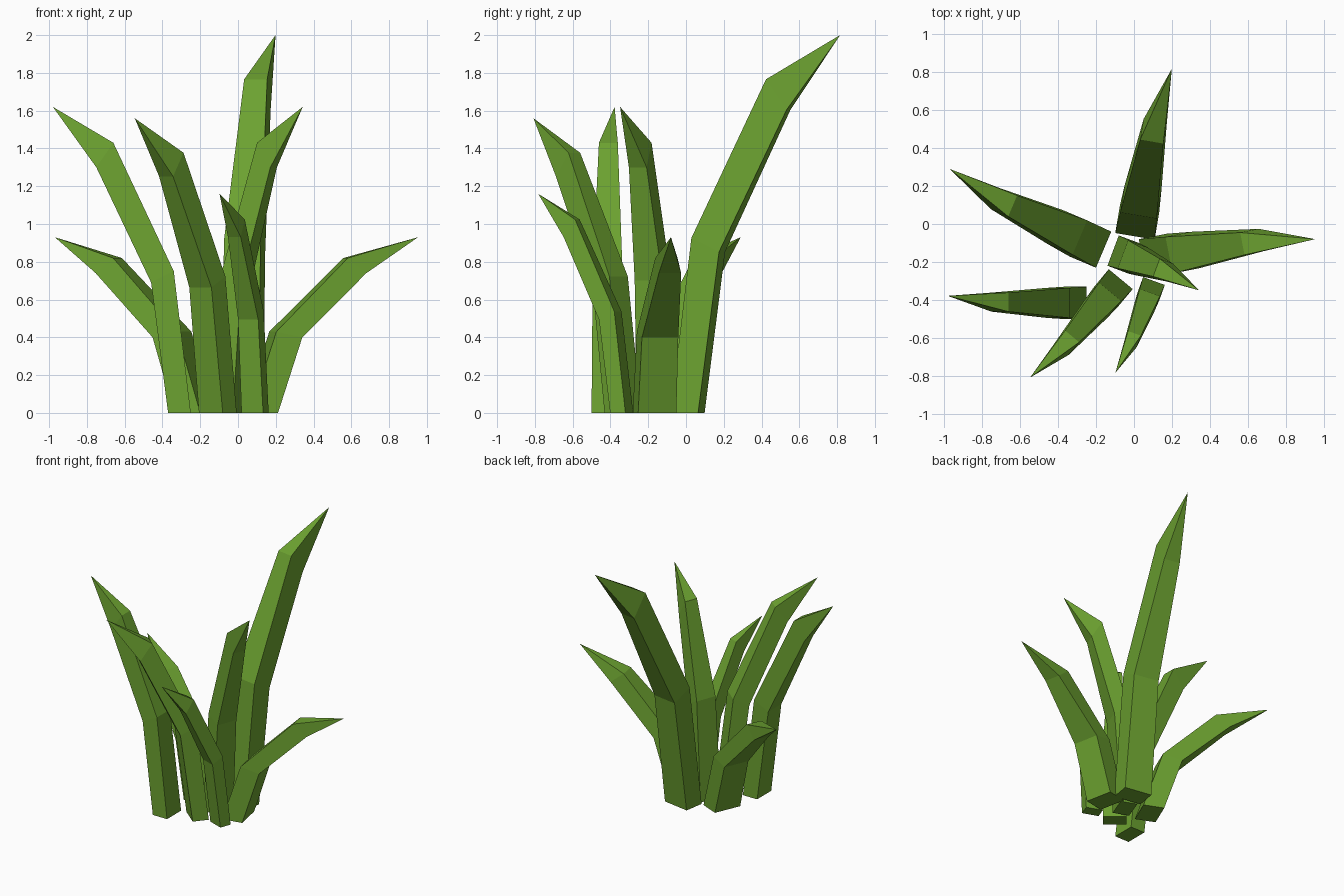
import bpy, bmesh, math

if "Cube" in bpy.data.objects:
    bpy.data.objects.remove(bpy.data.objects["Cube"])

green = bpy.data.materials.new("leaf green")
green.diffuse_color = (0.15, 0.36, 0.03, 1)
green.use_nodes = True
green.node_tree.nodes["Principled BSDF"].inputs["Base Color"].default_value = green.diffuse_color

# Blade templates: (inner forward, inner z, outer forward, outer z, half width, sideways shift)
TALL = [(0, 0, 0.12, 0, 0.085, 0),
        (0.09, 0.75, 0.21, 0.69, 0.079, 0),
        (0.41, 1.43, 0.50, 1.30, 0.050, 0.004)]
TALL_TIP = (0.73, 1.62, 0.037)
UPRIGHT = [(0, 0, 0.12, 0, 0.085, 0),
           (0.055, 0.75, 0.165, 0.70, 0.079, 0),
           (0.245, 1.43, 0.32, 1.30, 0.050, 0.004)]
UPRIGHT_TIP = (0.497, 1.62, 0.038)
LOW = [(0, 0, 0.15, 0, 0.103, 0),
       (0.14, 0.43, 0.28, 0.40, 0.098, 0.01),
       (0.53, 0.82, 0.63, 0.74, 0.060, 0.025)]
LOW_TIP = (0.911, 0.93, 0.075)


def blade(name, rings, tip, base, heading, scale=1.0):
    """Four-sided tapering blade bending outwards from its base edge."""
    l = math.hypot(*heading)
    hx, hy = heading[0] / l, heading[1] / l
    bm = bmesh.new()

    def vert(u, side, z):
        u, side, z = u * scale, side * scale, z * scale
        return bm.verts.new((base[0] + hx * u + hy * side,
                             base[1] + hy * u - hx * side, z))

    loops = [[vert(ui, s - w, zi), vert(ui, s + w, zi),
              vert(uo, s + w, zo), vert(uo, s - w, zo)]
             for ui, zi, uo, zo, w, s in rings]
    top = vert(tip[0], tip[2], tip[1])
    bm.faces.new(loops[0])
    for a, b in zip(loops, loops[1:]):
        for i in range(4):
            j = (i + 1) % 4
            bm.faces.new((a[i], a[j], b[j], b[i]))
    for i in range(4):
        bm.faces.new((loops[-1][i], loops[-1][(i + 1) % 4], top))
    bmesh.ops.recalc_face_normals(bm, faces=bm.faces)
    mesh = bpy.data.meshes.new(name)
    bm.to_mesh(mesh)
    bm.free()
    mesh.materials.append(green)
    bpy.context.collection.objects.link(bpy.data.objects.new(name, mesh))


# Clump of seven blades
blade("tall_back_blade", TALL, TALL_TIP, (0.005, -0.065), (0.165, 0.985), 1.235)
blade("left_blade", TALL, TALL_TIP, (-0.25, -0.415), (-1, 0))
blade("front_left_blade", TALL, TALL_TIP, (-0.07, -0.29), (-0.64, -0.77), 0.963)
blade("front_blade", TALL, TALL_TIP, (0.105, -0.30), (-0.34, -0.94), 0.716)
blade("centre_blade", UPRIGHT, UPRIGHT_TIP, (-0.11, -0.14), (0.94, -0.35))
blade("low_back_left_blade", LOW, LOW_TIP, (-0.16, -0.135), (-0.92, 0.39))
blade("low_right_blade", LOW, LOW_TIP, (0.045, -0.181), (0.981, 0.192))
